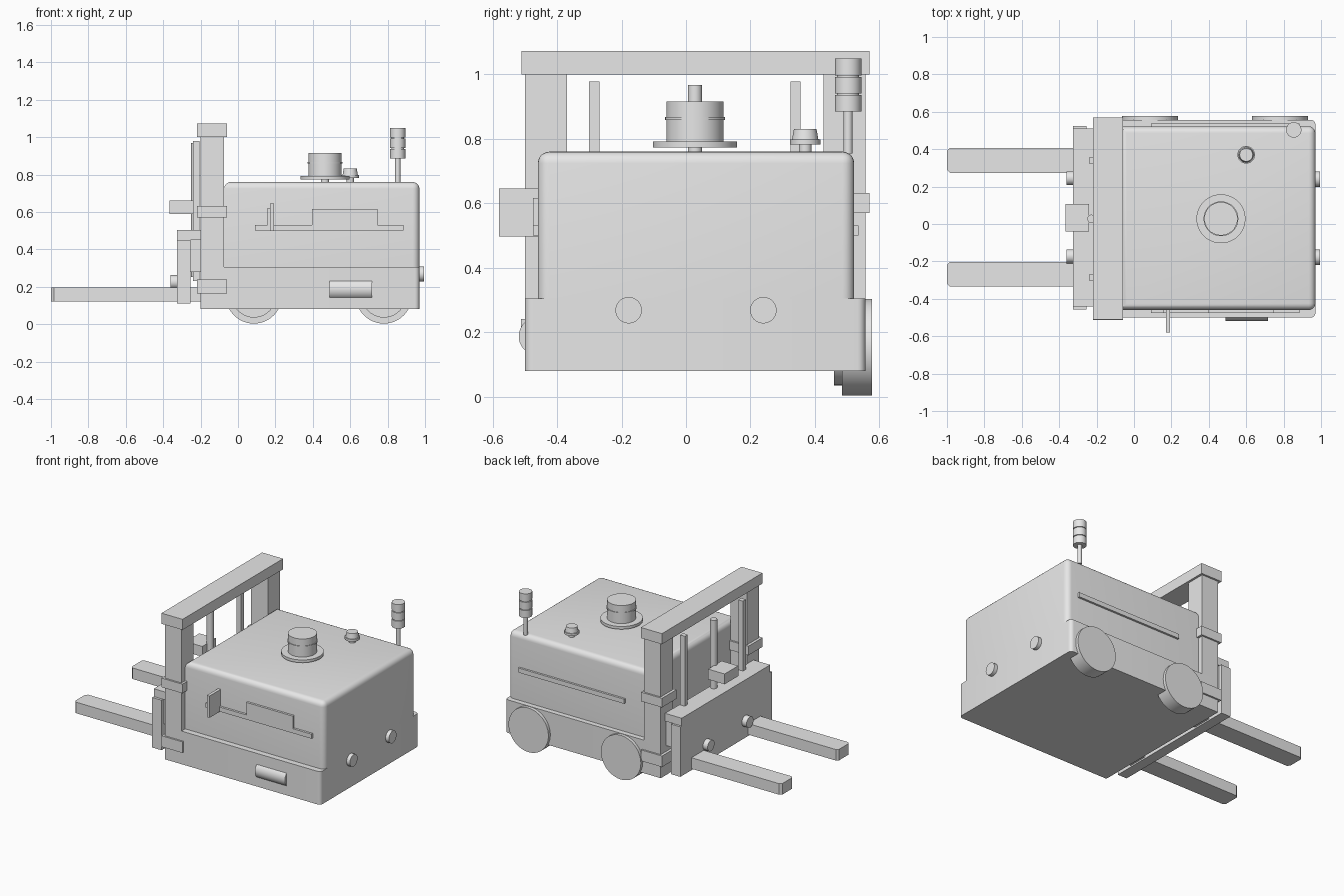
import bpy, bmesh, math
from mathutils import Matrix

if "Cube" in bpy.data.objects:
    bpy.data.objects.remove(bpy.data.objects["Cube"], do_unlink=True)

GREY = (0.8, 0.8, 0.8, 1.0)
grey = bpy.data.materials.new("plain grey")
grey.use_nodes = True
grey.diffuse_color = GREY
grey.node_tree.nodes["Principled BSDF"].inputs["Base Color"].default_value = GREY


def finish(name, bm, smooth=False):
    bmesh.ops.recalc_face_normals(bm, faces=bm.faces)
    mesh = bpy.data.meshes.new(name)
    bm.to_mesh(mesh)
    bm.free()
    mesh.materials.append(grey)
    obj = bpy.data.objects.new(name, mesh)
    bpy.context.collection.objects.link(obj)
    if smooth:
        bpy.ops.object.select_all(action="DESELECT")
        obj.select_set(True)
        bpy.context.view_layer.objects.active = obj
        bpy.ops.object.shade_smooth_by_angle(angle=math.radians(35))
    return obj


def box(name, xs, ys, zs, round_edge=None, radius=0.0, segments=5):
    """Box from ranges; edges whose midpoint passes round_edge are rounded."""
    bm = bmesh.new()
    bmesh.ops.create_cube(bm, size=1)
    for v in bm.verts:
        v.co = [r[0] if c < 0 else r[1] for c, r in zip(v.co, (xs, ys, zs))]
    if round_edge:
        chosen = []
        for e in bm.edges:
            mid = (e.verts[0].co + e.verts[1].co) / 2
            unit = [2 * (m - r[0]) / (r[1] - r[0]) - 1 for m, r in zip(mid, (xs, ys, zs))]
            if round_edge(*unit):
                chosen.append(e)
        bmesh.ops.bevel(bm, geom=chosen, offset=radius, segments=segments,
                        profile=0.5, affect="EDGES")
    return finish(name, bm, bool(round_edge) and segments > 1)


def cylinder(name, centre, radius, length, axis="Z", top=None, sides=40):
    bm = bmesh.new()
    bmesh.ops.create_cone(bm, cap_ends=True, segments=sides, radius1=radius,
                          radius2=radius if top is None else top, depth=length)
    turn = {"X": Matrix.Rotation(math.pi / 2, 4, "Y"),
            "Y": Matrix.Rotation(math.pi / 2, 4, "X"), "Z": Matrix()}[axis]
    bmesh.ops.transform(bm, matrix=Matrix.Translation(centre) @ turn, verts=bm.verts)
    return finish(name, bm, True)


def stack(x, y, layers):
    """Upright round parts: name, bottom, top, radius."""
    for name, low, high, radius in layers:
        cylinder(name, (x, y, (low + high) / 2), radius, high - low)


# Chassis and rounded body cover
box("chassis", (-0.2, 0.97), (-0.5, 0.557), (0.08, 0.305),
    lambda x, y, z: x > 0.9 and abs(z) < 0.1 and abs(y) > 0.9, 0.025)
box("body_cover", (-0.075, 0.97), (-0.46, 0.522), (0.3, 0.76),
    lambda x, y, z: z > 0.9 or (x > 0.9 and abs(z) < 0.1 and abs(y) > 0.9), 0.036)

# Mast: posts, clamps, top beam
for side, y0, y1 in (("right", -0.5, -0.37), ("left", 0.427, 0.557)):
    box(side + "_mast_post", (-0.2, -0.075), (y0, y1), (0.08, 1.0))
    for level, z0, z1 in (("upper", 0.57, 0.632), ("lower", 0.165, 0.24)):
        box(f"{side}_{level}_clamp", (-0.218, -0.06), (y0 - 0.012, y1 + 0.012), (z0, z1))
box("mast_top_beam", (-0.218, -0.06), (-0.51, 0.57), (1.0, 1.072))

# Lifting rails and central ram
for side, y in (("right", -0.285), ("left", 0.34)):
    box(side + "_lift_rail", (-0.24, -0.205), (y - 0.016, y + 0.016), (0.23, 0.978))
cylinder("lift_ram", (-0.228, 0.028, 0.61), 0.022, 0.715)

# Fork carriage
box("carriage_plate", (-0.325, -0.255), (-0.457, 0.525), (0.11, 0.45))
box("carriage_top_bar", (-0.325, -0.2), (-0.44, 0.51), (0.45, 0.503))
box("carriage_back", (-0.256, -0.2), (-0.43, 0.5), (0.28, 0.45))
box("camera_box", (-0.365, -0.24), (-0.04, 0.106), (0.59, 0.66))

# Forks and small round sensors on the carriage
for side, y in (("right", -0.268), ("left", 0.34)):
    box(side + "_fork", (-1.0, -0.2), (y - 0.066, y + 0.066), (0.12, 0.195),
        lambda x, y, z: x < -0.9 and abs(y) > 0.9, 0.015, 1)
for side, y in (("right", -0.173), ("left", 0.245)):
    cylinder(side + "_carriage_sensor", (-0.342, y, 0.225), 0.037, 0.036, "X")
    cylinder(side + "_tail_sensor", (0.982, y - 0.005, 0.268), 0.041, 0.026, "X")

# Wheels with inner hubs
for end, x in (("fork_end", 0.085), ("tail_end", 0.78)):
    cylinder(end + "_wheel", (x, 0.531, 0.153), 0.15, 0.094, "Y", sides=48)
    cylinder(end + "_wheel_hub", (x, 0.473, 0.153), 0.118, 0.026, "Y")

# Side details
box("right_trim_strip", (0.09, 0.885), (-0.475, -0.45), (0.5, 0.531))
box("right_trim_panel", (0.395, 0.745), (-0.475, -0.45), (0.53, 0.616))
box("left_trim_strip", (0.09, 0.885), (0.51, 0.536), (0.5, 0.531))
box("side_screen", (0.172, 0.192), (-0.58, -0.46), (0.497, 0.645))
box("side_screen_mount", (0.158, 0.173), (-0.475, -0.45), (0.53, 0.622))
cylinder("side_roller", (0.603, -0.46, 0.187), 0.059, 0.225, "X")

# Round scanner on the roof
stack(0.465, 0.028, (
    ("scanner_stem", 0.75, 0.776, 0.022),
    ("scanner_base", 0.773, 0.792, 0.131),
    ("scanner_body", 0.79, 0.915, 0.089),
    ("scanner_ring", 0.859, 0.868, 0.093)))

# Stop button
stack(0.6, 0.37, (
    ("button_stem", 0.75, 0.784, 0.02),
    ("button_base", 0.782, 0.798, 0.047)))
cylinder("button_cap", (0.6, 0.37, 0.814), 0.041, 0.034, top=0.035)

# Signal light tower
stack(0.854, 0.503, (
    ("tower_pole", 0.755, 0.89, 0.014),
    ("tower_core", 0.887, 1.045, 0.034),
    ("lower_lamp", 0.885, 0.936, 0.041),
    ("middle_lamp", 0.941, 0.992, 0.041),
    ("upper_lamp", 0.997, 1.049, 0.041)))
